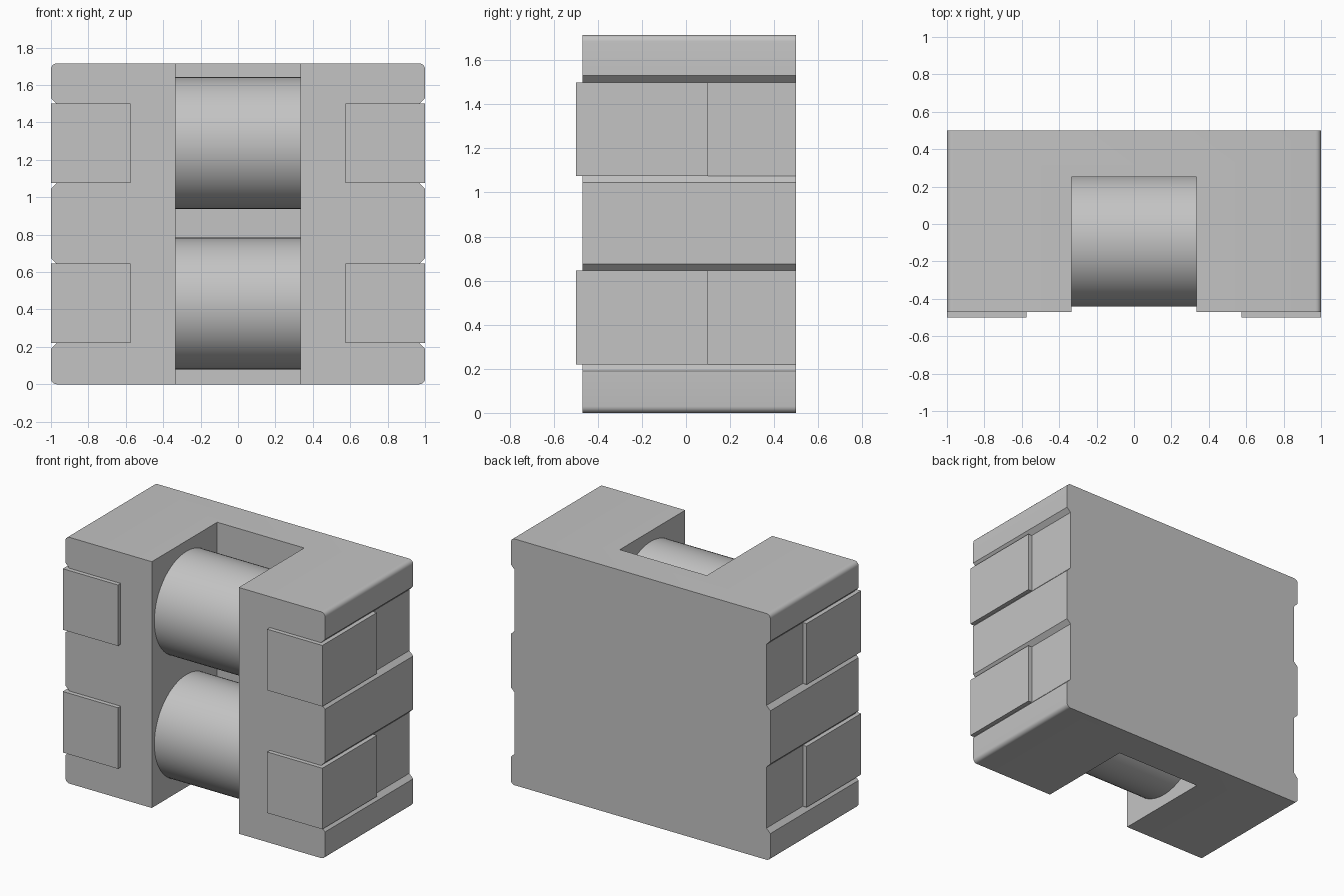
import bpy, bmesh, math
from mathutils import Matrix

if "Cube" in bpy.data.objects:
    bpy.data.objects.remove(bpy.data.objects["Cube"])

grey = bpy.data.materials.new("light_grey")
grey.diffuse_color = (0.55, 0.55, 0.55, 1)
grey.use_nodes = True
grey.node_tree.nodes["Principled BSDF"].inputs["Base Color"].default_value = (0.55, 0.55, 0.55, 1)


def finish(name, bm):
    bmesh.ops.recalc_face_normals(bm, faces=bm.faces)
    mesh = bpy.data.meshes.new(name)
    bm.to_mesh(mesh)
    bm.free()
    mesh.materials.append(grey)
    obj = bpy.data.objects.new(name, mesh)
    bpy.context.collection.objects.link(obj)
    return obj


def prism(name, points, offset):
    """Closed profile of 3D points, extruded along offset."""
    bm = bmesh.new()
    face = bm.faces.new([bm.verts.new(p) for p in points])
    ext = bmesh.ops.extrude_face_region(bm, geom=[face])
    verts = [g for g in ext["geom"] if isinstance(g, bmesh.types.BMVert)]
    bmesh.ops.translate(bm, verts=verts, vec=offset)
    return finish(name, bm)


def smooth(obj):
    bpy.ops.object.select_all(action='DESELECT')
    obj.select_set(True)
    bpy.context.view_layer.objects.active = obj
    bpy.ops.object.shade_smooth_by_angle(angle=math.radians(30))


HEIGHT, FRONT, BACK = 1.715, -0.47, 0.5
SLOT, SLOT_BACK = 0.335, 0.25
DEPTH, ROUND = 0.03, 0.03
PANELS = {"lower": (0.22, 0.645), "upper": (1.075, 1.50)}   # groove floor heights
ROLLERS = {"lower": 0.432, "upper": 1.29}                   # roller axis heights

# Body profile: right edge going up with rounded corners and chamfered grooves
edge = []
for i in range(6):
    a = math.radians(-90 + 18 * i)
    edge.append((1 - ROUND + ROUND * math.cos(a), ROUND + ROUND * math.sin(a)))
for low, high in PANELS.values():
    edge += [(1, low - DEPTH), (1 - DEPTH, low), (1 - DEPTH, high), (1, high + DEPTH)]
for i in range(6):
    a = math.radians(18 * i)
    edge.append((1 - ROUND + ROUND * math.cos(a), HEIGHT - ROUND + ROUND * math.sin(a)))
profile = edge + [(-x, z) for x, z in reversed(edge)]
body = prism("body", [(x, FRONT, z) for x, z in profile], (0, BACK - FRONT, 0))

# Slot through the front of the body
cutter = prism("slot_cutter",
               [(-SLOT, -1, -0.5), (SLOT, -1, -0.5), (SLOT, SLOT_BACK, -0.5), (-SLOT, SLOT_BACK, -0.5)],
               (0, 0, 3))
cutter.hide_render = True
cut = body.modifiers.new("slot", 'BOOLEAN')
cut.operation = 'DIFFERENCE'
cut.solver = 'EXACT'
cut.object = cutter
bpy.context.view_layer.objects.active = body
bpy.ops.object.modifier_apply(modifier=cut.name)
bpy.data.objects.remove(cutter)
smooth(body)

# Rollers across the slot
for level, z in ROLLERS.items():
    bm = bmesh.new()
    bmesh.ops.create_cone(bm, cap_ends=True, segments=64, radius1=0.352, radius2=0.352,
                          depth=2 * SLOT + 0.01,
                          matrix=Matrix.Translation((0, -0.09, z)) @ Matrix.Rotation(math.pi / 2, 4, 'Y'))
    smooth(finish(level + "_roller", bm))

# Corner plates wrapping from the front into the side grooves
corner = [(0.575, -0.5), (1, -0.5), (1, 0.1), (0.96, 0.1), (0.96, -0.46), (0.575, -0.46)]
for level, (low, high) in PANELS.items():
    for side, s in (("left", 1), ("right", -1)):
        prism(f"{level}_{side}_corner_plate", [(s * x, y, low) for x, y in corner], (0, 0, high - low))
